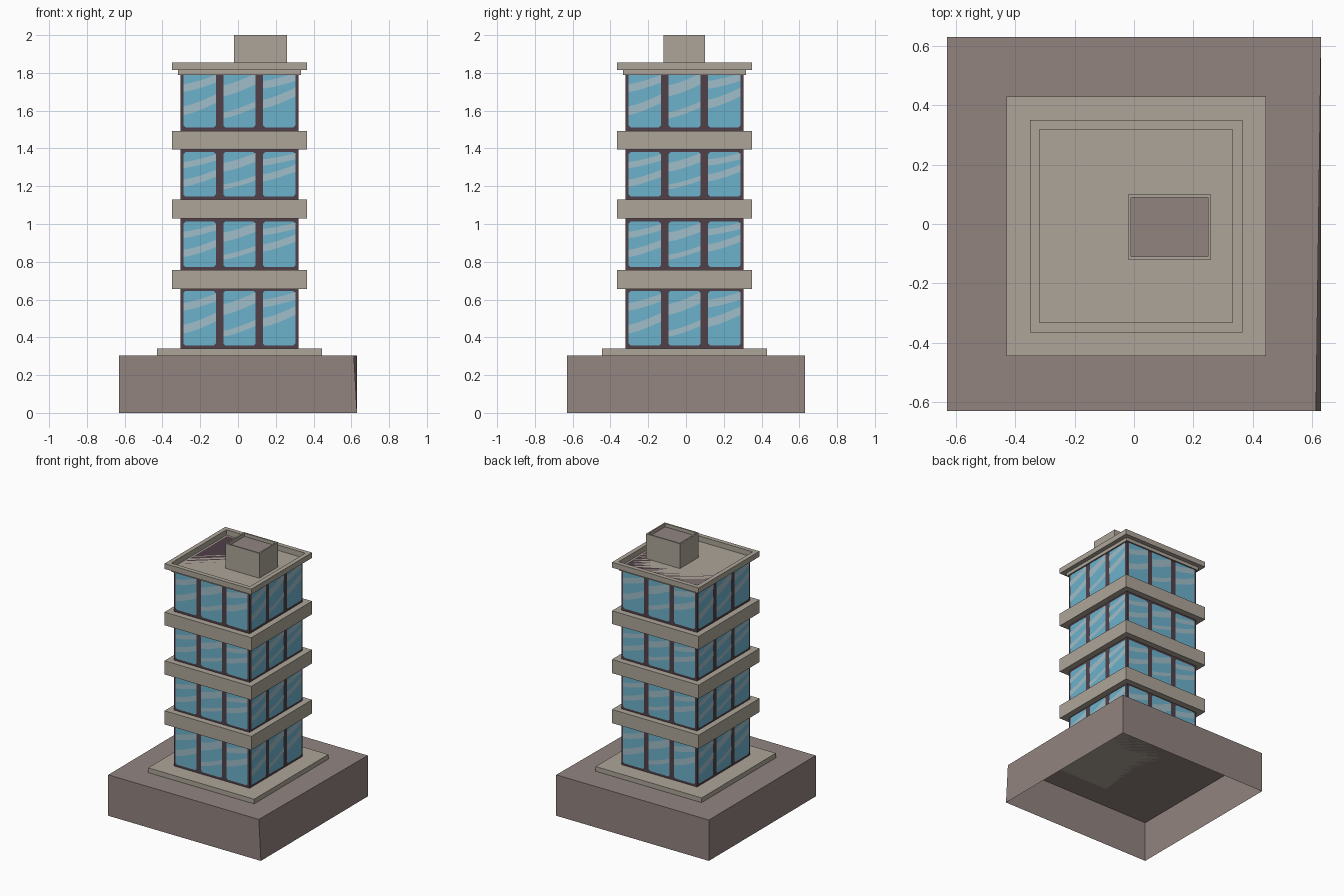
import bpy, bmesh, math
from mathutils import Matrix, Vector

if "Cube" in bpy.data.objects:
    bpy.data.objects.remove(bpy.data.objects["Cube"])

CX, CY = 0.0075, -0.0075          # tower axis


def material(name, rgb):
    m = bpy.data.materials.new(name)
    lin = [((c / 255 + 0.055) / 1.055) ** 2.4 for c in rgb]
    m.diffuse_color = (*lin, 1)
    m.use_nodes = True
    m.node_tree.nodes["Principled BSDF"].inputs["Base Color"].default_value = m.diffuse_color
    return m


BROWN = material("brown stone", (146, 132, 128))
BEIGE = material("beige concrete", (173, 165, 153))
FRAME = material("dark plum frame", (80, 64, 72))
GLASS = material("blue glass", (108, 178, 203))
GLINT = material("pale reflection", (160, 189, 200))


def finish(name, bm, mats):
    me = bpy.data.meshes.new(name)
    bm.to_mesh(me)
    bm.free()
    for m in mats:
        me.materials.append(m)
    ob = bpy.data.objects.new(name, me)
    bpy.context.collection.objects.link(ob)
    return ob


def box(name, lo, hi, mats, open_bottom=False, rim=0, depth=0, edit=None):
    """Box from bounds; a rim gives it a sunken top in the second material."""
    bm = bmesh.new()
    bmesh.ops.create_cube(bm, size=1)
    lo, hi = Vector(lo), Vector(hi)
    for v in bm.verts:
        v.co = Vector([lo[i] + (v.co[i] + 0.5) * (hi[i] - lo[i]) for i in range(3)])
    bm.normal_update()
    top = next(f for f in bm.faces if f.normal.z > 0.9)
    if rim:
        bmesh.ops.inset_region(bm, faces=[top], thickness=rim)
        floor = bmesh.ops.extrude_discrete_faces(bm, faces=[top])["faces"][0]
        bmesh.ops.translate(bm, verts=floor.verts, vec=(0, 0, -depth))
        floor.material_index = 1
    if open_bottom:
        bm.normal_update()
        low = [f for f in bm.faces if f.normal.z < -0.9]
        bmesh.ops.delete(bm, geom=low, context='FACES')
    if edit:
        edit(bm)
    return finish(name, bm, mats)


def slab(name, half, z0, z1, mats, **kw):
    return box(name, (CX - half, CY - half, z0), (CX + half, CY + half, z1), mats, **kw)


# Base block, hollow below, with one top corner slightly pulled in
def pull_corner(bm):
    for v in bm.verts:
        if v.co.x > 0 and v.co.y < 0 and v.co.z > 0.1:
            v.co.x = 0.613


box("base", (-0.63, -0.63, 0), (0.63, 0.63, 0.305), [BROWN], open_bottom=True, edit=pull_corner)
slab("plinth", 0.4375, 0.305, 0.34, [BEIGE])

# Floor ledges and roof parapet
for i, (a, b) in enumerate([(0.655, 0.757), (1.028, 1.13), (1.395, 1.493)]):
    slab(f"ledge_{i + 1}", 0.358, a, b, [BEIGE])
slab("roof_parapet", 0.358, 1.815, 1.855, [BEIGE, BROWN], rim=0.0465, depth=0.065)

# Rooftop hut with sunken lid
box("roof_hut", (-0.02, -0.12, 1.79), (0.26, 0.10, 2.0), [BEIGE, BROWN], rim=0.015, depth=0.025)

# Storeys: (wall bottom, wall top, glass bottom, glass top)
STOREYS = [(0.34, 0.655, 0.357, 0.645), (0.757, 1.028, 0.772, 1.012),
           (1.13, 1.395, 1.146, 1.38), (1.493, 1.815, 1.512, 1.804)]
WALL, HW, CH = 0.3125, 0.0855, 0.01
# Reflection bands per window column: (height at left, rise, thickness), as height fractions
BANDS = [[(0.64, 0.17, 0.14), (0.22, 0.22, 0.16)],
         [(0.56, 0.22, 0.20), (0.16, 0.20, 0.11)],
         [(0.70, 0.14, 0.14), (0.34, 0.22, 0.16)]]


def add_poly(bm, pts, off, rot, idx):
    vs = [bm.verts.new(rot @ Vector((x, -WALL - off, z)) + Vector((CX, CY, 0))) for x, z in pts]
    bm.faces.new(vs).material_index = idx


for s, (w0, w1, g0, g1) in enumerate(STOREYS):
    slab(f"storey_wall_{s + 1}", WALL, w0, w1, [FRAME])
    bm = bmesh.new()
    h = g1 - g0
    for side in range(4):
        rot = Matrix.Rotation(side * math.pi / 2, 3, 'Z')
        for c in range(3):
            x0 = (c - 1) * 0.2105 - HW
            x1 = x0 + 2 * HW
            # pane with clipped corners
            add_poly(bm, [(x0 + CH, g0), (x1 - CH, g0), (x1, g0 + CH), (x1, g1 - CH),
                          (x1 - CH, g1), (x0 + CH, g1), (x0, g1 - CH), (x0, g0 + CH)],
                     0.002, rot, 0)
            # slanting, slightly bowed reflections
            for z, rise, t in BANDS[c]:
                n = 4
                low = [(x0 + 2 * HW * k / n,
                        g0 + h * (z + rise * (k / n) ** 1.3)) for k in range(n + 1)]
                high = [(x, zz + h * t) for x, zz in reversed(low)]
                add_poly(bm, low + high, 0.0035, rot, 1)
    finish(f"windows_{s + 1}", bm, [GLASS, GLINT])
